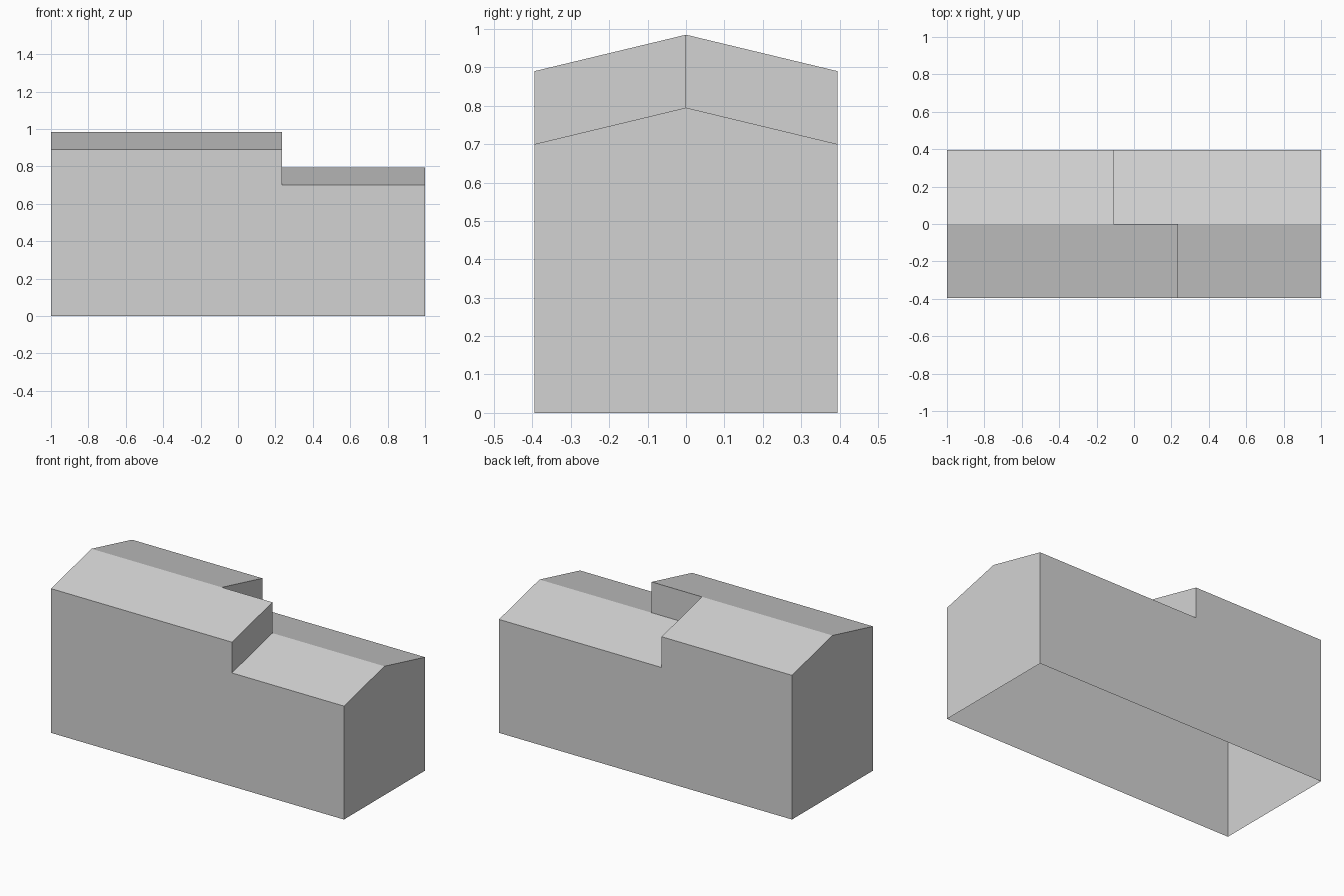
import bpy
import bmesh
from mathutils import Vector

cube = bpy.data.objects.get("Cube")
if cube:
    bpy.data.objects.remove(cube, do_unlink=True)

# Overall dimensions
HALF_LENGTH, HALF_DEPTH = 1.0, 0.395
LOW_EAVE, HIGH_EAVE, RISE = 0.70, 0.89, 0.095
LOW_RIDGE, HIGH_RIDGE = LOW_EAVE + RISE, HIGH_EAVE + RISE
FRONT_STEP, BACK_STEP = 0.235, -0.11

grey = bpy.data.materials.new("plain_grey")
grey.use_nodes = True
colour = (0.65, 0.65, 0.65, 1.0)
grey.diffuse_color = colour
grey.node_tree.nodes["Principled BSDF"].inputs["Base Color"].default_value = colour

bm = bmesh.new()


def add_face(points, outward):
    """Add a flat face whose normal points towards the given direction."""
    face = bm.faces.new([bm.verts.new(p) for p in points])
    face.normal_update()
    if face.normal.dot(Vector(outward)) < 0:
        face.normal_flip()


def add_half(side, step):
    """Wall, two roof slopes and the step between them on one side of the ridge."""
    y = side * HALF_DEPTH
    left, right = -HALF_LENGTH, HALF_LENGTH
    outline = [(left, 0), (right, 0), (right, LOW_EAVE),
               (step, LOW_EAVE), (step, HIGH_EAVE), (left, HIGH_EAVE)]
    add_face([(x, y, z) for x, z in outline], (0, side, 0))
    for x0, x1, eave in ((left, step, HIGH_EAVE), (step, right, LOW_EAVE)):
        add_face([(x0, y, eave), (x1, y, eave),
                  (x1, 0, eave + RISE), (x0, 0, eave + RISE)], (0, 0, 1))
    add_face([(step, y, LOW_EAVE), (step, y, HIGH_EAVE),
              (step, 0, HIGH_RIDGE), (step, 0, LOW_RIDGE)], (1, 0, 0))


add_half(-1, FRONT_STEP)
add_half(1, BACK_STEP)

# Gable ends
for x, eave in ((-HALF_LENGTH, HIGH_EAVE), (HALF_LENGTH, LOW_EAVE)):
    add_face([(x, -HALF_DEPTH, 0), (x, HALF_DEPTH, 0), (x, HALF_DEPTH, eave),
              (x, 0, eave + RISE), (x, -HALF_DEPTH, eave)], (x, 0, 0))

# Upright wall along the ridge between the two steps
add_face([(BACK_STEP, 0, LOW_RIDGE), (FRONT_STEP, 0, LOW_RIDGE),
          (FRONT_STEP, 0, HIGH_RIDGE), (BACK_STEP, 0, HIGH_RIDGE)], (0, 1, 0))

# Open-bottomed building shell
bmesh.ops.remove_doubles(bm, verts=bm.verts, dist=0.0001)
mesh = bpy.data.meshes.new("building_shell")
bm.to_mesh(mesh)
bm.free()
mesh.materials.append(grey)
shell = bpy.data.objects.new("building_shell", mesh)
bpy.context.collection.objects.link(shell)
